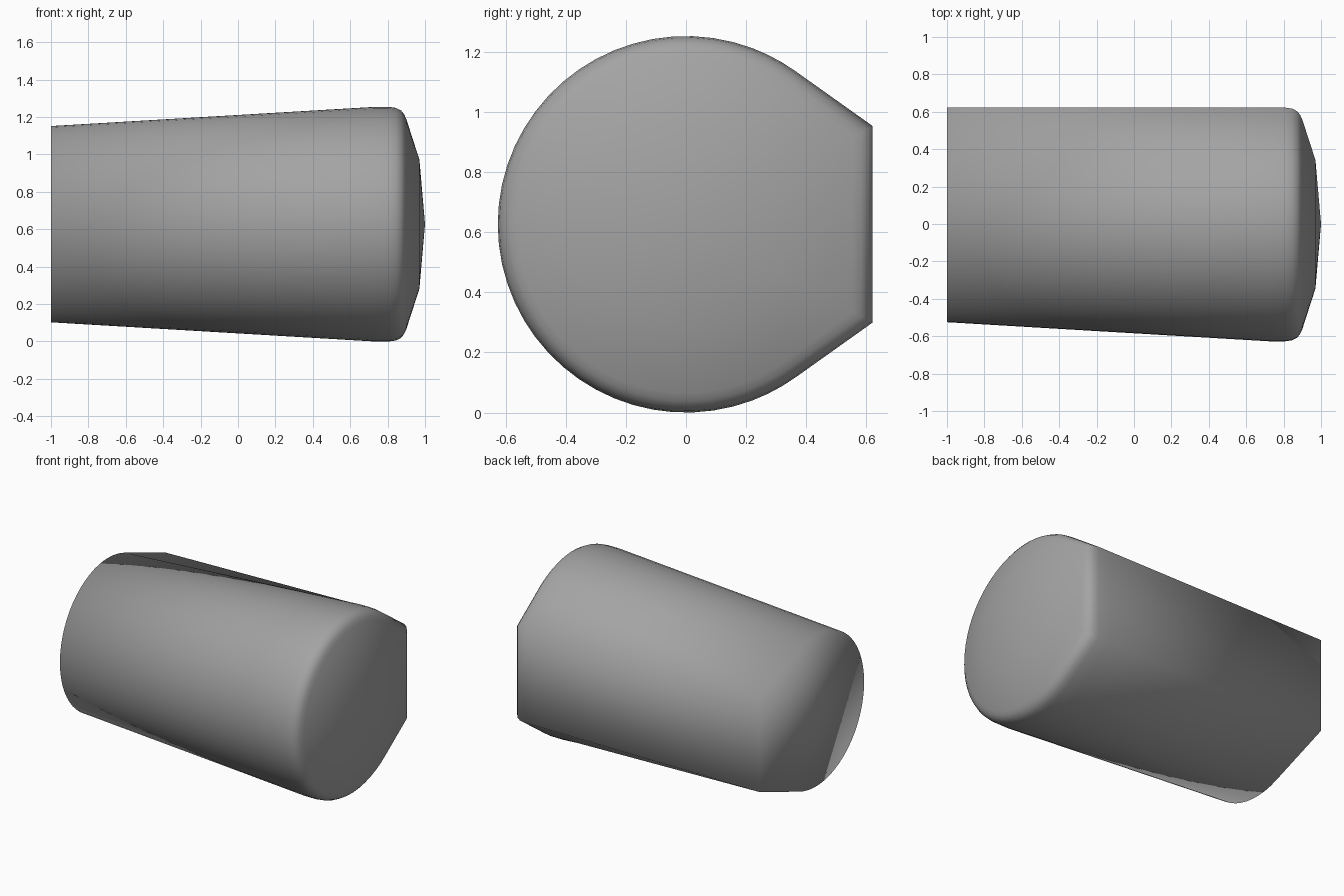
import bpy, bmesh
from math import sin, cos, radians, degrees, acos, atan2, hypot

if "Cube" in bpy.data.objects:
    bpy.data.objects.remove(bpy.data.objects["Cube"])

R_BIG, R_SMALL = 0.627, 0.525
CORNER = (0.622, 0.327)          # upper corner of the flat side, same at both ends
DIST, AIM = hypot(*CORNER), degrees(atan2(CORNER[1], CORNER[0]))
T_BIG = AIM + degrees(acos(R_BIG / DIST))      # where the slants touch each circle
T_SMALL = AIM + degrees(acos(R_SMALL / DIST))


def polar(r, deg):
    return r * cos(radians(deg)), r * sin(radians(deg))


# Matched outline points (narrow end, wide end) for the upper half
upper = [(CORNER, CORNER), (CORNER, polar(R_BIG, T_BIG))]
for i in range(4):
    a = T_BIG + (T_SMALL - T_BIG) * i / 3
    upper.append((polar(R_SMALL, T_SMALL), polar(R_BIG, a)))
for i in range(1, 19):
    a = T_SMALL + (180 - T_SMALL) * i / 18
    upper.append((polar(R_SMALL, a), polar(R_BIG, a)))
lower = [((s[0], -s[1]), (b[0], -b[1])) for s, b in reversed(upper[:-1])]
pairs = upper + lower

bm = bmesh.new()


def ring(points, x, k=1.0):
    return [bm.verts.new((x, y * k, z * k + R_BIG)) for y, z in points]


# Narrow end, then wide end with a softened rim
rings = [ring([p[0] for p in pairs], -1.0)]
for x, r in [(0.72, R_BIG), (0.81, R_BIG), (0.845, 0.622), (0.872, 0.608),
             (0.888, 0.588), (0.9, 0.562), (0.97, 0.345)]:
    rings.append(ring([p[1] for p in pairs], x, r / R_BIG))

n = len(pairs)
for a, b in zip(rings, rings[1:]):
    for i in range(n):
        j = (i + 1) % n
        bm.faces.new((a[i], a[j], b[j], b[i]))

# Shallow pointed front and flat back
tip = bm.verts.new((1.0, 0, R_BIG))
for i in range(n):
    bm.faces.new((rings[-1][i], rings[-1][(i + 1) % n], tip))
bm.faces.new(rings[0])

bmesh.ops.remove_doubles(bm, verts=bm.verts[:], dist=1e-5)
bmesh.ops.recalc_face_normals(bm, faces=bm.faces[:])
for f in bm.faces:
    f.smooth = True

mesh = bpy.data.meshes.new("tapered_plug")
bm.to_mesh(mesh)
bm.free()
obj = bpy.data.objects.new("tapered_plug", mesh)
bpy.context.collection.objects.link(obj)

# Dark grey finish
mat = bpy.data.materials.new("dark_grey")
mat.diffuse_color = (0.37, 0.37, 0.37, 1)
mat.use_nodes = True
mat.node_tree.nodes["Principled BSDF"].inputs["Base Color"].default_value = mat.diffuse_color
mesh.materials.append(mat)
